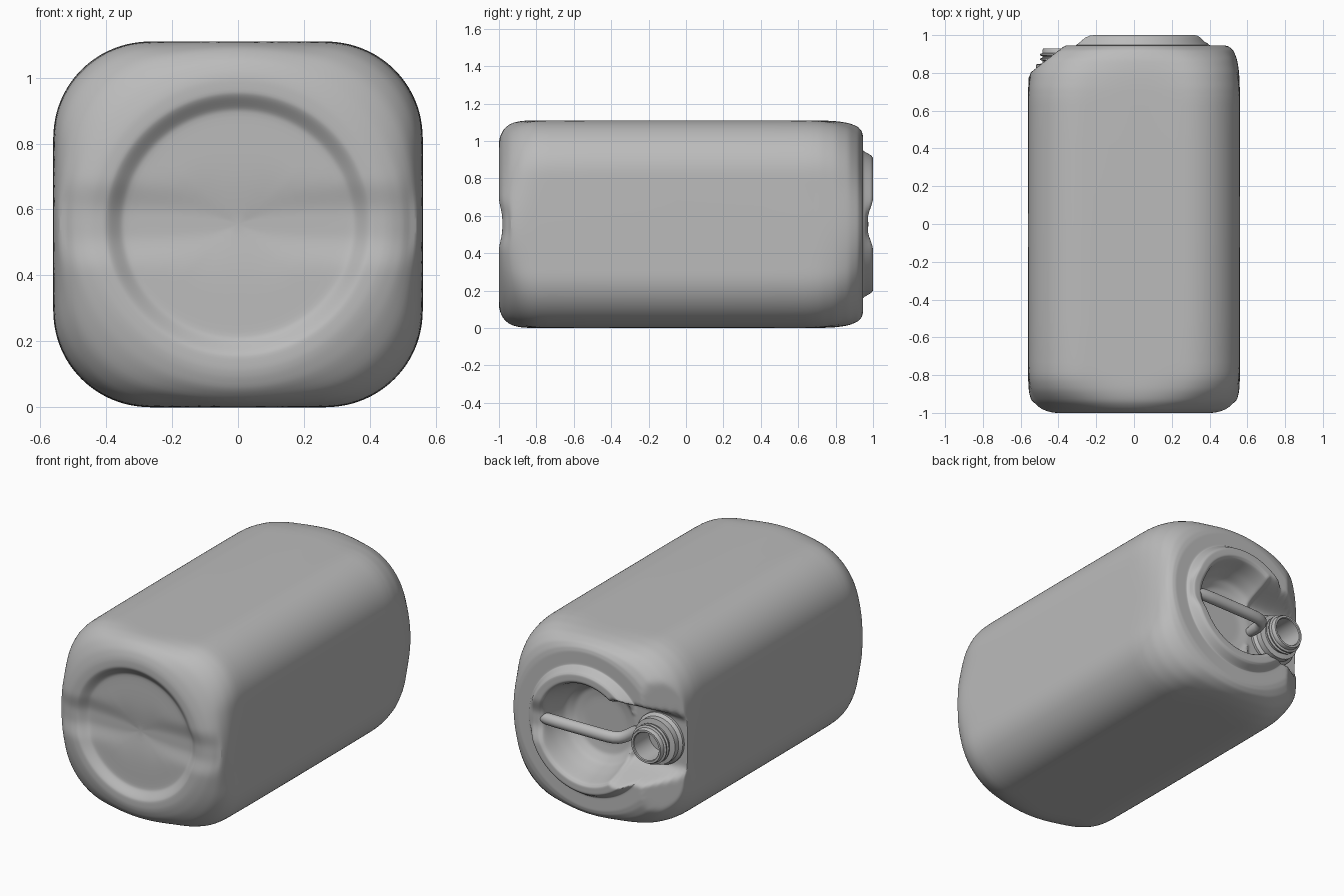
import bpy, bmesh, math

cube = bpy.data.objects.get("Cube")
if cube:
    bpy.data.objects.remove(cube, do_unlink=True)

ZC = 0.555          # height of the long axis
SEG = 112

grey = bpy.data.materials.new("grey_plastic")
grey.use_nodes = True
grey.diffuse_color = (0.5, 0.5, 0.5, 1)
grey.node_tree.nodes["Principled BSDF"].inputs["Base Color"].default_value = (0.5, 0.5, 0.5, 1)


def smooth(a, b, t):
    t = min(1, max(0, (t - a) / (b - a)))
    return t * t * (3 - 2 * t)


def square_radius(ang, h=0.555, c=0.29):
    """Distance from the axis to a rounded square."""
    a, b = sorted((abs(math.cos(ang)), abs(math.sin(ang))), reverse=True)
    k = h - c
    if h * b / a <= k:
        return h / a
    s = k * (a + b)
    return s + math.sqrt(s * s - 2 * k * k + c * c)


def refine(rows, n):
    out = []
    for p, q in zip(rows, rows[1:]):
        out += [tuple(u + (v - u) * i / n for u, v in zip(p, q)) for i in range(n)]
    return out + [rows[-1]]


def loft(name, rings, close_ends):
    bm = bmesh.new()
    loops = [[bm.verts.new(p) for p in ring] for ring in rings]
    for a, b in zip(loops, loops[1:]):
        n = len(a)
        for i in range(n):
            j = (i + 1) % n
            bm.faces.new((a[i], a[j], b[j], b[i]))
    if close_ends:
        bm.faces.new(loops[0])
        bm.faces.new(loops[-1])
    bmesh.ops.recalc_face_normals(bm, faces=bm.faces)
    me = bpy.data.meshes.new(name)
    bm.to_mesh(me)
    bm.free()
    me.materials.append(grey)
    ob = bpy.data.objects.new(name, me)
    bpy.context.scene.collection.objects.link(ob)
    return ob


def shade(ob, angle):
    bpy.ops.object.select_all(action='DESELECT')
    ob.select_set(True)
    bpy.context.view_layer.objects.active = ob
    bpy.ops.object.shade_smooth_by_angle(angle=math.radians(angle))


# Canister profile rows: y, circle radius, roundness of the section
front = [(-0.96, 0.02, 1), (-0.96, 0.2, 1), (-0.96, 0.335, 1), (-0.965, 0.352, 1),
         (-0.992, 0.385, 1), (-1, 0.4, 1), (-1, 0.44, 1), (-0.995, 0.465, 1),
         (-0.98, 0.495, 0.9), (-0.94, 0.525, 0.6), (-0.88, 0.545, 0.28),
         (-0.82, 0.553, 0.08), (-0.74, 0.555, 0)]
back = [(0.64, 0.555, 0), (0.72, 0.548, 0.06), (0.8, 0.535, 0.2), (0.87, 0.52, 0.42),
        (0.92, 0.505, 0.7), (0.94, 0.49, 0.9), (0.946, 0.475, 1), (0.946, 0.44, 1),
        (0.946, 0.395, 1), (0.955, 0.388, 1), (0.99, 0.368, 1), (1, 0.355, 1),
        (1, 0.315, 1), (0.985, 0.298, 1), (0.9, 0.275, 1), (0.82, 0.245, 1),
        (0.78, 0.2, 1), (0.77, 0.14, 1), (0.77, 0.02, 1)]


def body_point(y, r, b, ang):
    rad = square_radius(ang) * (1 - b) + r * b
    x, dz = rad * math.cos(ang) * 1.01, rad * math.sin(ang)
    groove = 1 - smooth(0.03, 0.14, abs(dz))
    if y < -0.95:                       # groove across the base
        y += 0.018 * groove * smooth(-0.95, -0.96, y)
    if y > 0.95:                        # dip in the raised ring
        y -= 0.028 * groove * smooth(0.95, 1, y)
    if y > 0.64:                        # sloped shoulder and valley beside the spout
        y = min(y, 0.95 + (x + 0.36) * 0.79)
        if x < 0:
            valley = 0.78 + 0.24 * smooth(0.15, 0.29, abs(dz)) + 1.5 * max(0, x + 0.2)
            y = min(y, valley)
    return x, y, ZC + dz


rows = refine(front, 2) + refine(back, 3)
angles = [2 * math.pi * i / SEG for i in range(SEG)]
body = loft("canister_body", [[body_point(*row, a) for a in angles] for row in rows], True)
body.modifiers.new("soften", 'SUBSURF').levels = 1
shade(body, 60)


# Threaded spout, turned around an axis along y
def lathe(name, profile, cx, seg=48):
    rings = [[(cx + r * math.cos(2 * math.pi * i / seg), y, ZC + r * math.sin(2 * math.pi * i / seg))
              for i in range(seg)] for r, y in profile]
    ob = loft(name, rings, True)
    shade(ob, 35)
    return ob


spout = [(0.155, 0.74), (0.155, 0.795), (0.138, 0.81), (0.138, 0.845), (0.105, 0.85)]
for y in (0.864, 0.888):
    spout += [(0.105, y), (0.117, y + 0.005), (0.117, y + 0.012), (0.105, y + 0.017)]
spout += [(0.103, 0.925), (0.1, 0.93), (0.088, 0.93), (0.084, 0.925), (0.084, 0.76)]
lathe("spout", spout, -0.38)

# Carrying handle across the hollow, bent down beside the spout
path = [(0.34, 0.94), (0.22, 0.945), (0.0, 0.94), (-0.14, 0.94), (-0.19, 0.925),
        (-0.212, 0.88), (-0.215, 0.75)]
rings = []
for i, (x, y) in enumerate(path):
    p, q = path[max(i - 1, 0)], path[min(i + 1, len(path) - 1)]
    d = math.hypot(q[0] - p[0], q[1] - p[1])
    nx, ny = -(q[1] - p[1]) / d, (q[0] - p[0]) / d
    rings.append([(x + nx * 0.034 * math.cos(a), y + ny * 0.034 * math.cos(a), ZC + 0.036 * math.sin(a))
                  for a in (2 * math.pi * k / 16 for k in range(16))])
handle = loft("handle", rings, True)
handle.modifiers.new("soften", 'SUBSURF').levels = 1
shade(handle, 60)
